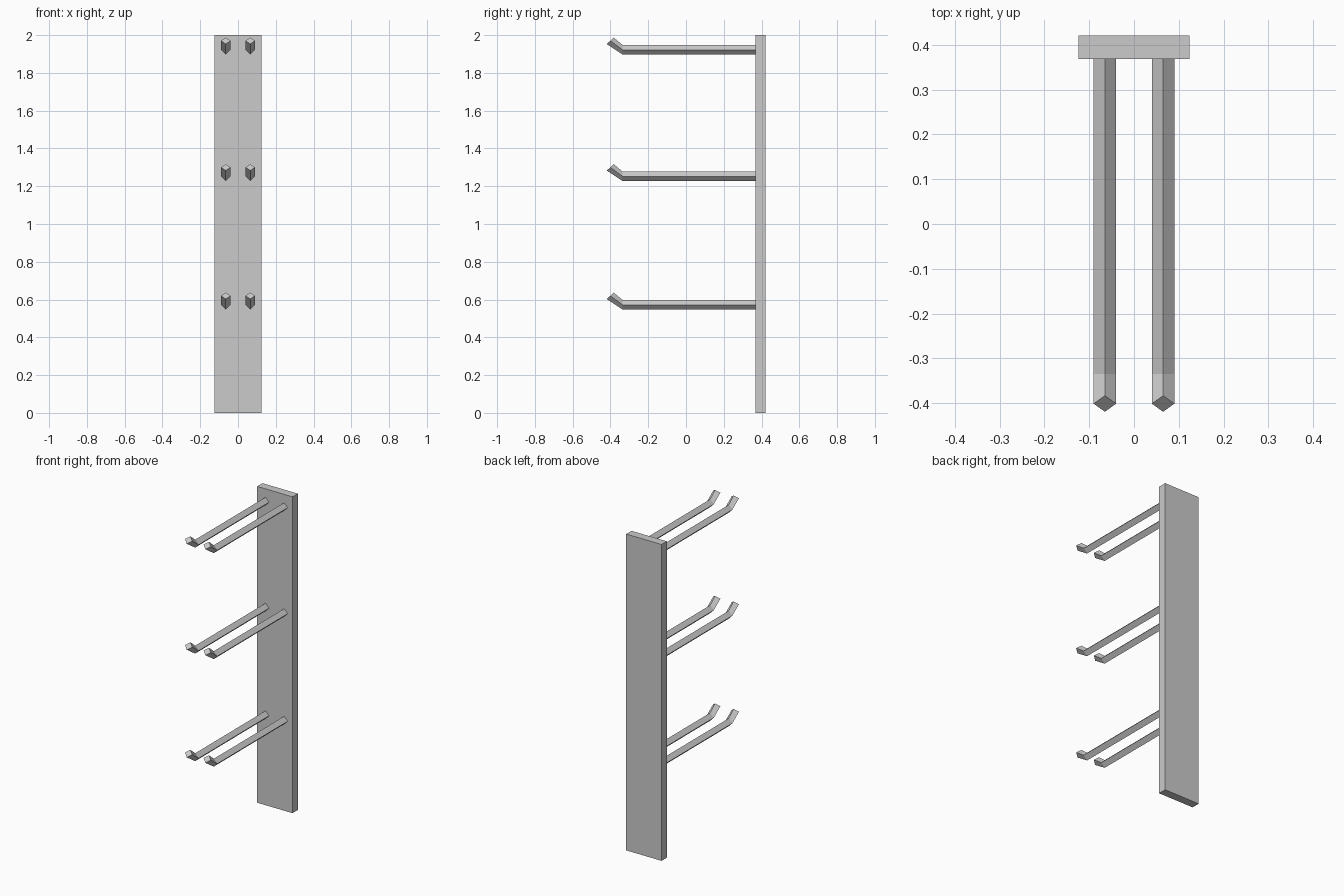
import bpy
import bmesh

cube = bpy.data.objects.get("Cube")
if cube:
    bpy.data.objects.remove(cube, do_unlink=True)

grey = bpy.data.materials.new("light_grey")
grey.use_nodes = True
colour = (0.6, 0.6, 0.6, 1.0)
grey.diffuse_color = colour
grey.node_tree.nodes["Principled BSDF"].inputs["Base Color"].default_value = colour


def finish(name, bm):
    bmesh.ops.recalc_face_normals(bm, faces=bm.faces)
    mesh = bpy.data.meshes.new(name)
    bm.to_mesh(mesh)
    bm.free()
    mesh.materials.append(grey)
    obj = bpy.data.objects.new(name, mesh)
    bpy.context.collection.objects.link(obj)
    return obj


def diamond_ring(bm, x, y, z, height, lean, width=0.025):
    """Four corners of a diamond section; lean tips its top towards the back."""
    corners = [(0, 1), (width, 0), (0, -1), (-width, 0)]
    return [bm.verts.new((x + dx, y + s * lean, z + s * height)) for dx, s in corners]


def prong(name, x, z):
    """Square bar standing on its edge, with an upturned end."""
    bm = bmesh.new()
    rings = [
        diamond_ring(bm, x, 0.37, z, 0.025, 0),
        diamond_ring(bm, x, -0.335, z, 0.025, 0),
        diamond_ring(bm, x, -0.401, z + 0.048, 0.017, 0.018),
    ]
    for a, b in zip(rings, rings[1:]):
        for i in range(4):
            j = (i + 1) % 4
            bm.faces.new((a[i], a[j], b[j], b[i]))
    bm.faces.new(rings[0])
    bm.faces.new(rings[-1])
    return finish(name, bm)


# Upright back board
bm = bmesh.new()
bmesh.ops.create_cube(bm, size=1)
bmesh.ops.scale(bm, vec=(0.247, 0.053, 2.0), verts=bm.verts)
bmesh.ops.translate(bm, vec=(0, 0.3945, 1.0), verts=bm.verts)
finish("back_board", bm)

# Three pairs of prongs
for level, z in (("lower", 0.572), ("middle", 1.252), ("upper", 1.922)):
    for side, x in (("left", 0.065), ("right", -0.065)):
        prong(f"{level}_{side}_prong", x, z)
